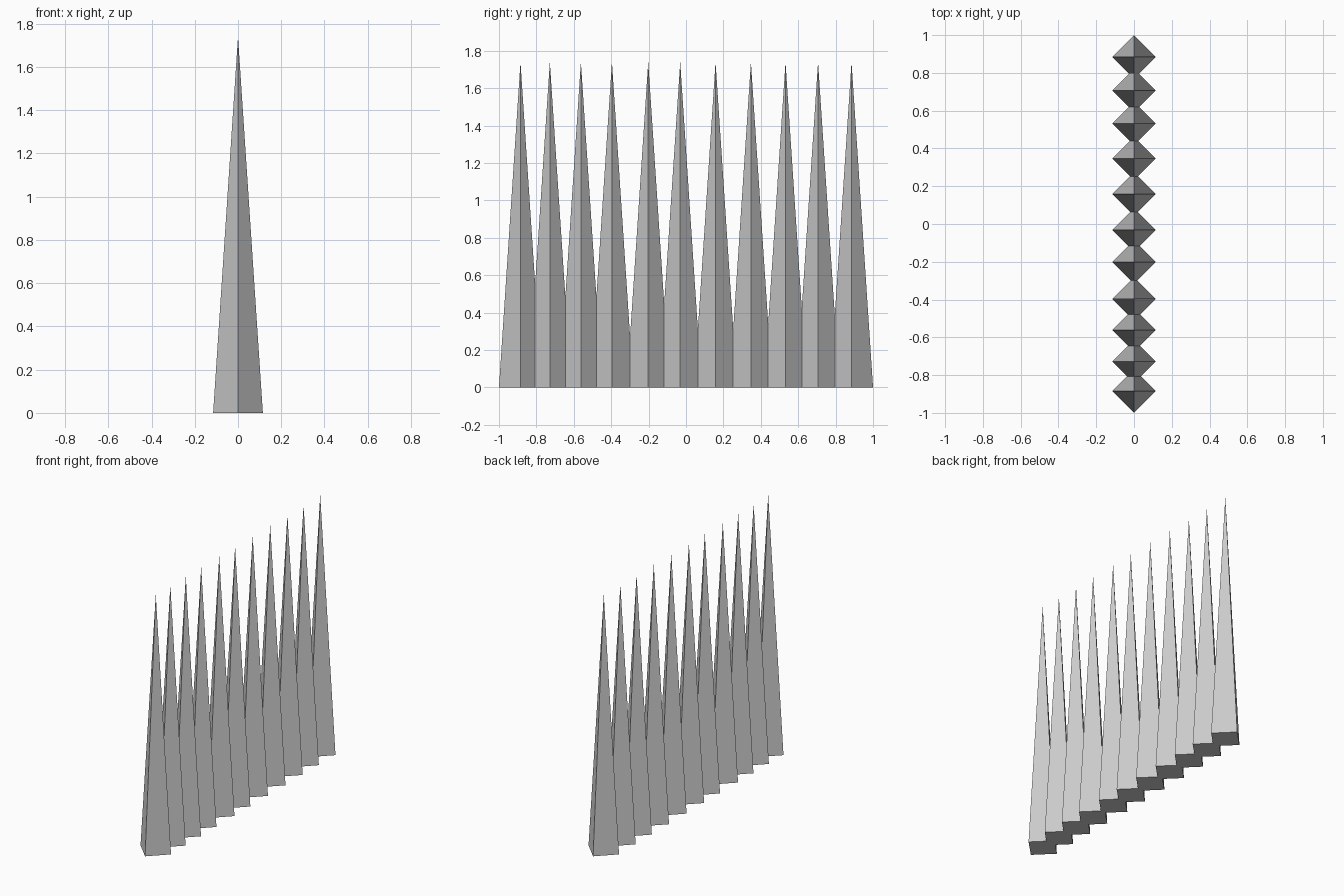
import bpy

if "Cube" in bpy.data.objects:
    bpy.data.objects.remove(bpy.data.objects["Cube"])

HALF = 0.115      # half diagonal of the square base
HEIGHT = 1.74

# Centres of the spikes along the row
ROW = [-0.885, -0.728, -0.562, -0.396, -0.202, -0.031,
       0.158, 0.347, 0.532, 0.706, 0.885]


def spike(index, y):
    # Four-sided cone, corners pointing along x and y
    bpy.ops.mesh.primitive_cone_add(vertices=4, radius1=HALF, radius2=0,
                                    depth=HEIGHT, end_fill_type='NGON',
                                    location=(0, y, HEIGHT / 2))
    bpy.context.object.name = f"spike_{index:02d}"


# Row of overlapping spikes
for i, y in enumerate(ROW, 1):
    spike(i, y)
